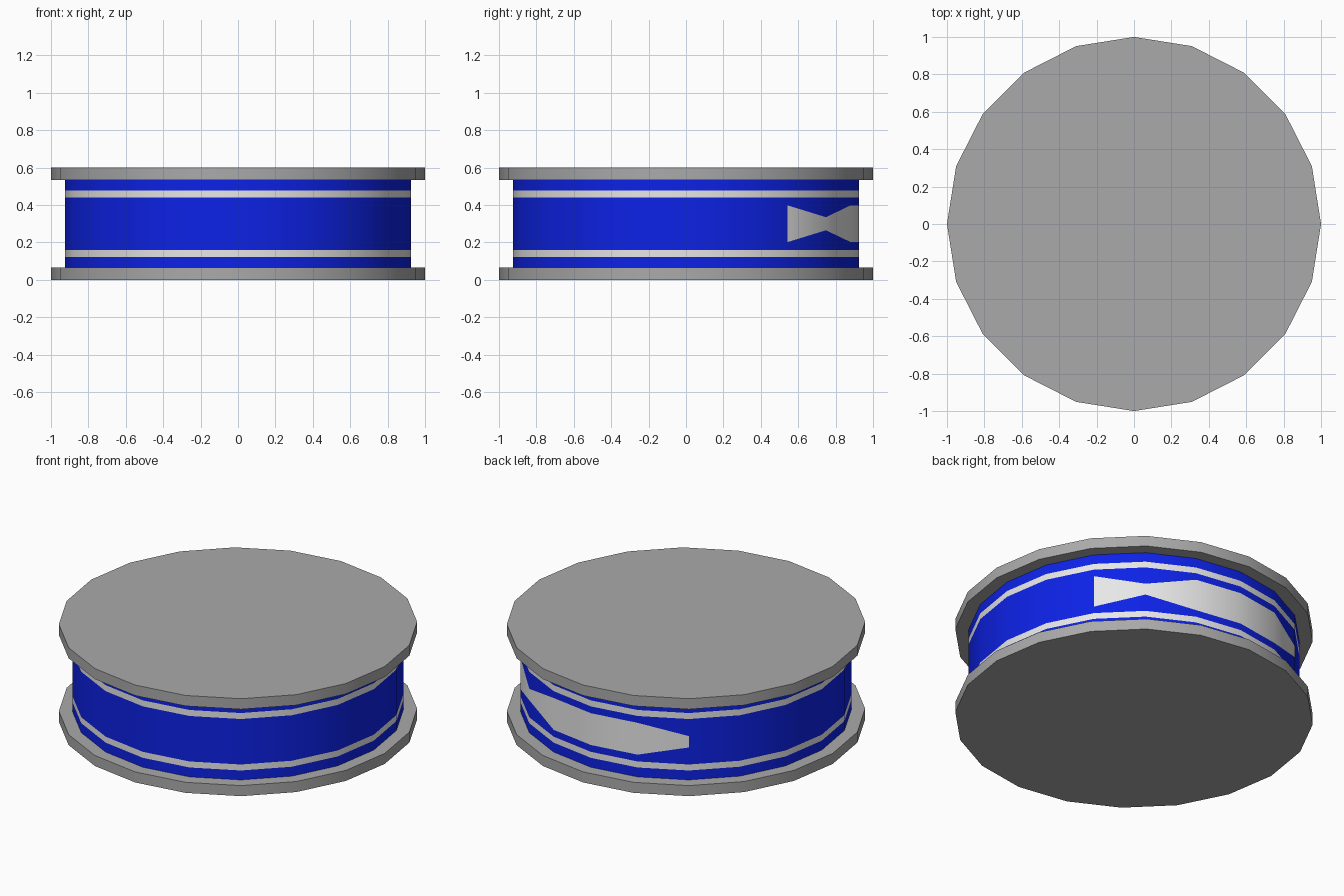
import bpy
import bmesh
from math import radians, cos, sin

SIDES = 20
DRUM_RADIUS = 0.925
RIM = 0.065
HEIGHT = 0.6

cube = bpy.data.objects.get("Cube")
if cube:
    bpy.data.objects.remove(cube, do_unlink=True)


def make_material(name, rgb):
    mat = bpy.data.materials.new(name)
    mat.use_nodes = True
    mat.diffuse_color = (*rgb, 1)
    mat.node_tree.nodes["Principled BSDF"].inputs["Base Color"].default_value = (*rgb, 1)
    return mat


grey = make_material("disc grey", (0.4, 0.4, 0.4))
blue = make_material("band blue", (0.004, 0.016, 0.8))
silver = make_material("trim silver", (0.8, 0.8, 0.8))


def smooth(obj):
    bpy.ops.object.select_all(action="DESELECT")
    obj.select_set(True)
    bpy.context.view_layer.objects.active = obj
    bpy.ops.object.shade_smooth_by_angle(angle=radians(30))


# Top and bottom discs
for name, z in (("bottom_disc", RIM / 2), ("top_disc", HEIGHT - RIM / 2)):
    bpy.ops.mesh.primitive_cylinder_add(vertices=SIDES, radius=1, depth=RIM, location=(0, 0, z))
    disc = bpy.context.object
    disc.name = name
    disc.data.materials.append(grey)
    smooth(disc)

# Drum: rings of vertices, with the fish outline cut into the middle rows
WIDE, NARROW = 0.098, 0.035
FISH_FIRST, FISH_LAST = 2, 7      # columns from tail to nose
WIDE_COLUMNS = (2, 4, 5, 6)       # tail end and body
STRIPE_ROWS = (1, 5)
FISH_ROW = 3

bm = bmesh.new()
columns = []
for i in range(SIDES):
    a = radians(360 / SIDES * i)
    half = WIDE if i in WIDE_COLUMNS else NARROW
    levels = (RIM, 0.123, 0.16, 0.3 - half, 0.3 + half, 0.44, 0.477, HEIGHT - RIM)
    columns.append([bm.verts.new((DRUM_RADIUS * cos(a), DRUM_RADIUS * sin(a), z)) for z in levels])

for i, left in enumerate(columns):
    right = columns[(i + 1) % SIDES]
    for row in range(len(left) - 1):
        face = bm.faces.new((left[row], right[row], right[row + 1], left[row + 1]))
        on_fish = row == FISH_ROW and FISH_FIRST <= i < FISH_LAST
        face.material_index = 1 if row in STRIPE_ROWS or on_fish else 0

mesh = bpy.data.meshes.new("drum_band")
bm.to_mesh(mesh)
bm.free()
drum = bpy.data.objects.new("drum_band", mesh)
bpy.context.collection.objects.link(drum)
mesh.materials.append(blue)
mesh.materials.append(silver)
smooth(drum)
